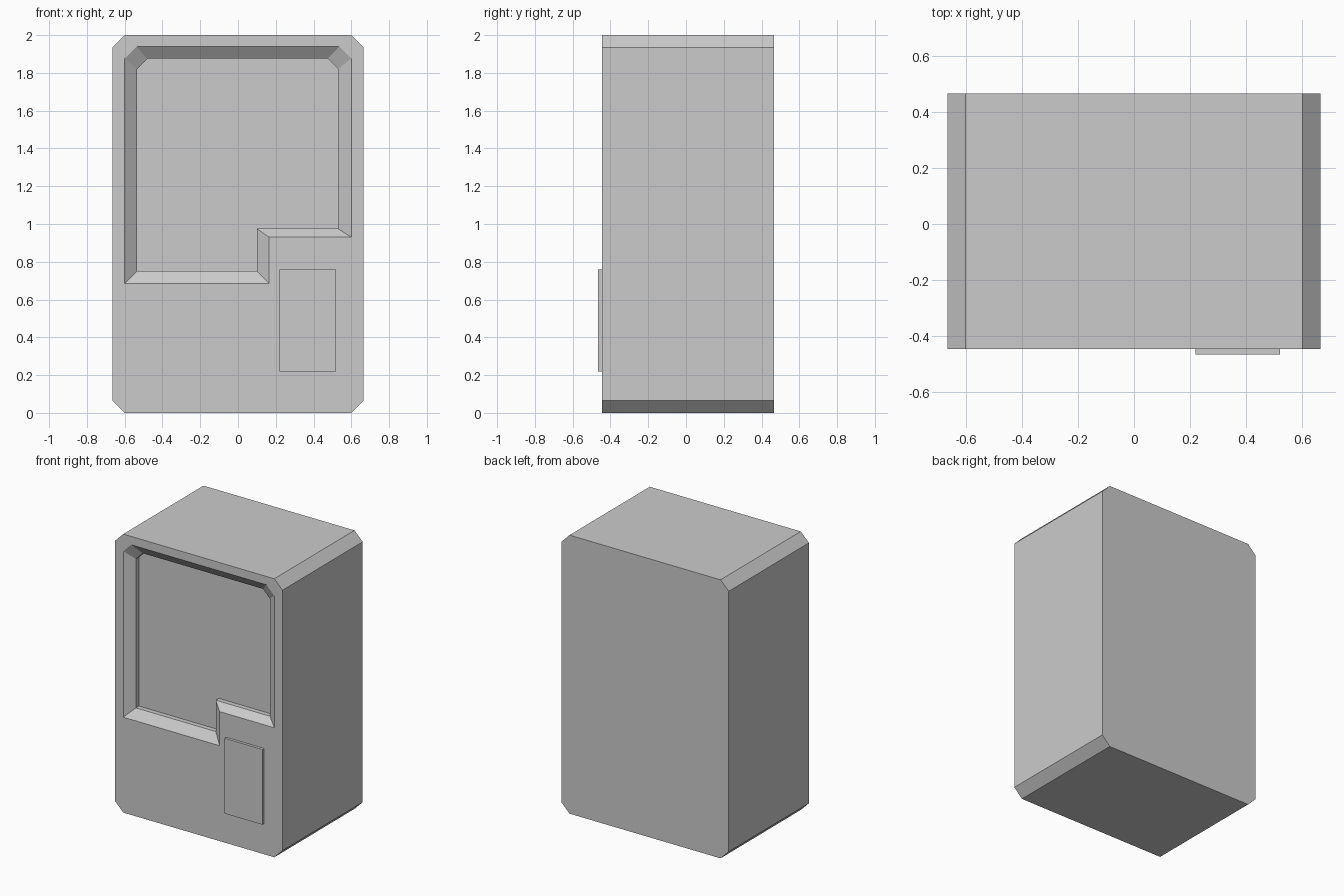
import bpy
import bmesh

cube = bpy.data.objects.get("Cube")
if cube:
    bpy.data.objects.remove(cube, do_unlink=True)

FRONT, BACK = -0.445, 0.465

grey = bpy.data.materials.new("light_grey")
grey.use_nodes = True
color = (0.6, 0.6, 0.6, 1.0)
grey.diffuse_color = color
grey.node_tree.nodes["Principled BSDF"].inputs["Base Color"].default_value = color


def loft(name, rings):
    """Closed solid through (y, [(x, z), ...]) rings, flat shaded."""
    bm = bmesh.new()
    loops = [[bm.verts.new((x, y, z)) for x, z in pts] for y, pts in rings]
    n = len(loops[0])
    for a, b in zip(loops, loops[1:]):
        for i in range(n):
            j = (i + 1) % n
            bm.faces.new((a[i], a[j], b[j], b[i]))
    bm.faces.new(loops[0])
    bm.faces.new(loops[-1])
    bmesh.ops.recalc_face_normals(bm, faces=bm.faces)
    mesh = bpy.data.meshes.new(name)
    bm.to_mesh(mesh)
    bm.free()
    mesh.materials.append(grey)
    obj = bpy.data.objects.new(name, mesh)
    bpy.context.collection.objects.link(obj)
    return obj


def chamfered(half, top, c):
    """Rectangle standing on z = 0 with cut corners."""
    return [(-half + c, 0), (half - c, 0), (half, c), (half, top - c),
            (half - c, top), (-half + c, top), (-half, top - c), (-half, c)]


def window(left, right, bottom, step_x, step_z, top, c):
    """Window outline with a raised step at the lower right."""
    return [(left, bottom), (step_x, bottom), (step_x, step_z),
            (right, step_z), (right, top - c), (right - c, top),
            (left + c, top), (left, top - c)]


# Cabinet
outline = chamfered(0.665, 2.0, 0.065)
cabinet = loft("cabinet", [(FRONT, outline), (BACK, outline)])

# Recessed window: sloped border, then a short straight wall
rim = window(-0.6, 0.6, 0.685, 0.165, 0.93, 1.94, 0.063)
pane = window(-0.535, 0.53, 0.75, 0.1, 0.975, 1.875, 0.055)
cutter = loft("window_cutter", [(FRONT - 0.1, rim), (FRONT, rim),
                                (FRONT + 0.05, pane), (FRONT + 0.085, pane)])
cutter.hide_render = True

cut = cabinet.modifiers.new("window_recess", 'BOOLEAN')
cut.operation = 'DIFFERENCE'
cut.solver = 'EXACT'
cut.object = cutter
bpy.context.view_layer.objects.active = cabinet
bpy.ops.object.modifier_apply(modifier=cut.name)
bpy.data.objects.remove(cutter, do_unlink=True)

# Raised panel below the step
panel = [(0.22, 0.22), (0.52, 0.22), (0.52, 0.76), (0.22, 0.76)]
loft("front_panel", [(FRONT - 0.02, panel), (FRONT, panel)])
